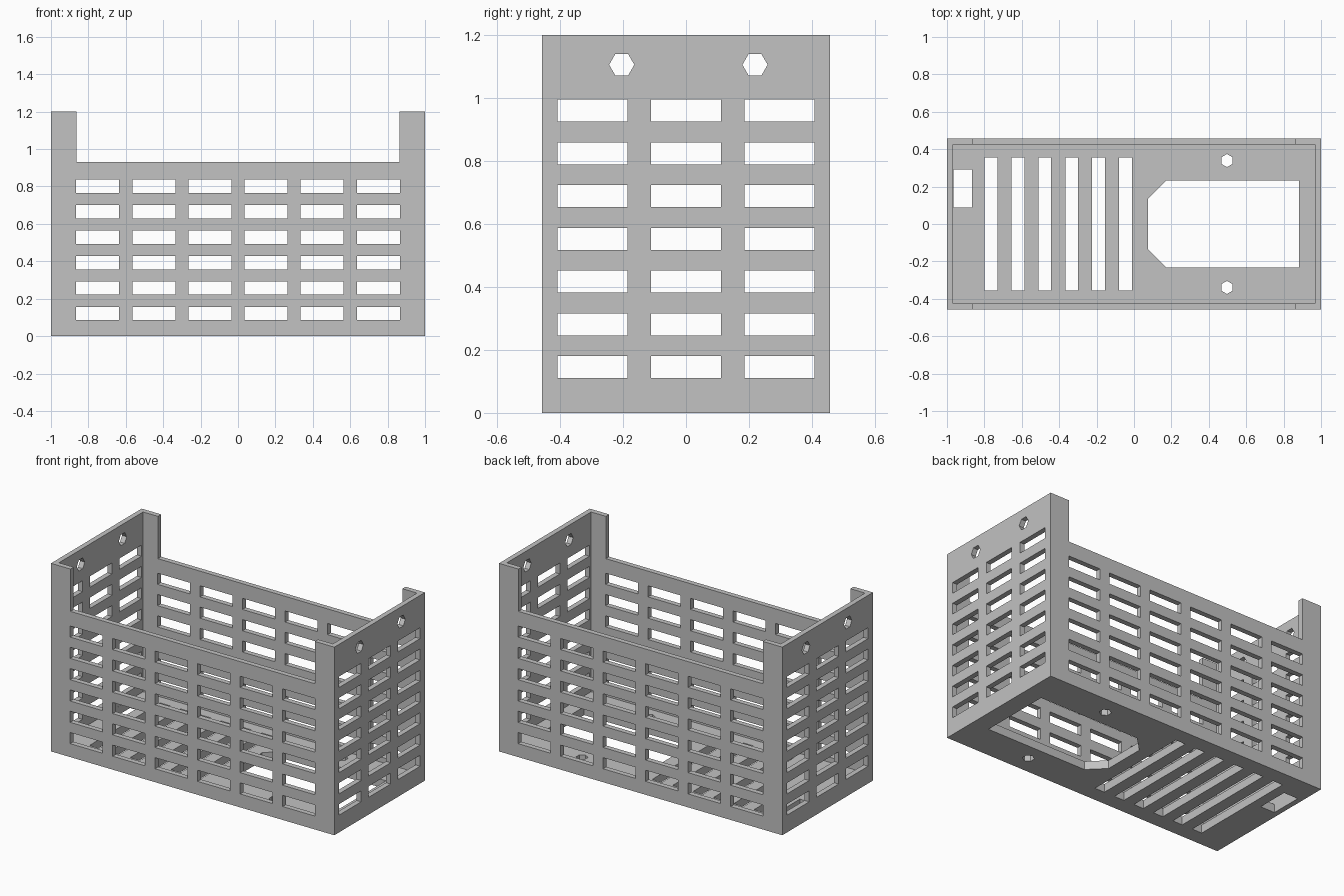
import bpy, bmesh, math

if "Cube" in bpy.data.objects:
    bpy.data.objects.remove(bpy.data.objects["Cube"], do_unlink=True)

HX, HY, H = 1.0, 0.457, 1.2      # outer half sizes and height
WALL, FLOOR = 0.033, 0.053

grey = bpy.data.materials.new("plain grey")
grey.use_nodes = True
COLOUR = (0.54, 0.54, 0.54, 1)
grey.diffuse_color = COLOUR
grey.node_tree.nodes["Principled BSDF"].inputs["Base Color"].default_value = COLOUR


def prism(bm, outline, low, high, place):
    """Extrude a 2D outline from low to high; place maps (u, v, depth) to xyz."""
    a = [bm.verts.new(place(u, v, low)) for u, v in outline]
    b = [bm.verts.new(place(u, v, high)) for u, v in outline]
    n = len(outline)
    bm.faces.new(a[::-1])
    bm.faces.new(b)
    for i in range(n):
        j = (i + 1) % n
        bm.faces.new((a[i], a[j], b[j], b[i]))


def rect(u0, u1, v0, v1):
    return [(u0, v0), (u1, v0), (u1, v1), (u0, v1)]


def centred(u, v, w, h):
    return rect(u - w / 2, u + w / 2, v - h / 2, v + h / 2)


def hexagon(u, v, r, turn=0.0):
    return [(u + r * math.cos(turn + k * math.pi / 3),
             v + r * math.sin(turn + k * math.pi / 3)) for k in range(6)]


def solid(name, outlines, low, high, place):
    bm = bmesh.new()
    for outline in outlines:
        prism(bm, outline, low, high, place)
    bmesh.ops.recalc_face_normals(bm, faces=bm.faces)
    mesh = bpy.data.meshes.new(name)
    bm.to_mesh(mesh)
    bm.free()
    mesh.materials.append(grey)
    obj = bpy.data.objects.new(name, mesh)
    bpy.context.scene.collection.objects.link(obj)
    return obj


along_x = lambda u, v, d: (d, u, v)
along_y = lambda u, v, d: (u, d, v)
along_z = lambda u, v, d: (u, v, d)

# Outer block that becomes the open case
case = solid("vented_case", [rect(-HX, HX, -HY, HY)], 0, H, along_z)

# Inside space, and the lowered front and back walls between corner tabs
cavity = solid("cavity_cutter",
               [rect(WALL - HX, HX - WALL, WALL - HY, HY - WALL)], FLOOR, 1.5, along_z)
notch = solid("wall_notch_cutter", [rect(-0.863, 0.863, 0.93, 1.5)], -0.7, 0.7, along_y)

# Front and back slots
long_slots = solid("long_wall_slot_cutter",
                   [centred(-0.75 + 0.3 * i, 0.121 + 0.136 * j, 0.23, 0.071)
                    for i in range(6) for j in range(6)], -0.7, 0.7, along_y)

# End wall slots and screw holes
end_holes = [centred(0.297 * i, 0.145 + 0.1357 * j, 0.222, 0.07)
             for i in (-1, 0, 1) for j in range(7)]
end_holes += [hexagon(y, 1.105, 0.04) for y in (-0.204, 0.219)]
end_slots = solid("end_wall_hole_cutter", end_holes, -1.3, 1.3, along_x)

# Floor vents, cable hole, socket opening and its screw holes
floor_holes = [centred(-0.765 + 0.144 * i, 0, 0.069, 0.712) for i in range(6)]
floor_holes.append(rect(-0.966, -0.865, 0.087, 0.292))
floor_holes.append([(0.075, -0.135), (0.173, -0.232), (0.882, -0.232),
                    (0.882, 0.232), (0.173, 0.232), (0.075, 0.135)])
floor_holes += [hexagon(0.497, y, 0.035, math.pi / 2) for y in (-0.339, 0.339)]
floor_cut = solid("floor_hole_cutter", floor_holes, -0.2, 0.3, along_z)

cutters = [cavity, notch, long_slots, end_slots, floor_cut]
for cutter in cutters:
    cutter.hide_render = True
    mod = case.modifiers.new(cutter.name, "BOOLEAN")
    mod.operation = "DIFFERENCE"
    mod.solver = "EXACT"
    mod.object = cutter

# Bake the cuts and drop the cutters
bpy.context.view_layer.update()
graph = bpy.context.evaluated_depsgraph_get()
finished = bpy.data.meshes.new_from_object(case.evaluated_get(graph))
case.modifiers.clear()
case.data = finished
finished.name = "vented_case"
finished.materials.clear()
finished.materials.append(grey)
for face in finished.polygons:
    face.material_index = 0
    face.use_smooth = False
for cutter in cutters:
    bpy.data.objects.remove(cutter, do_unlink=True)
